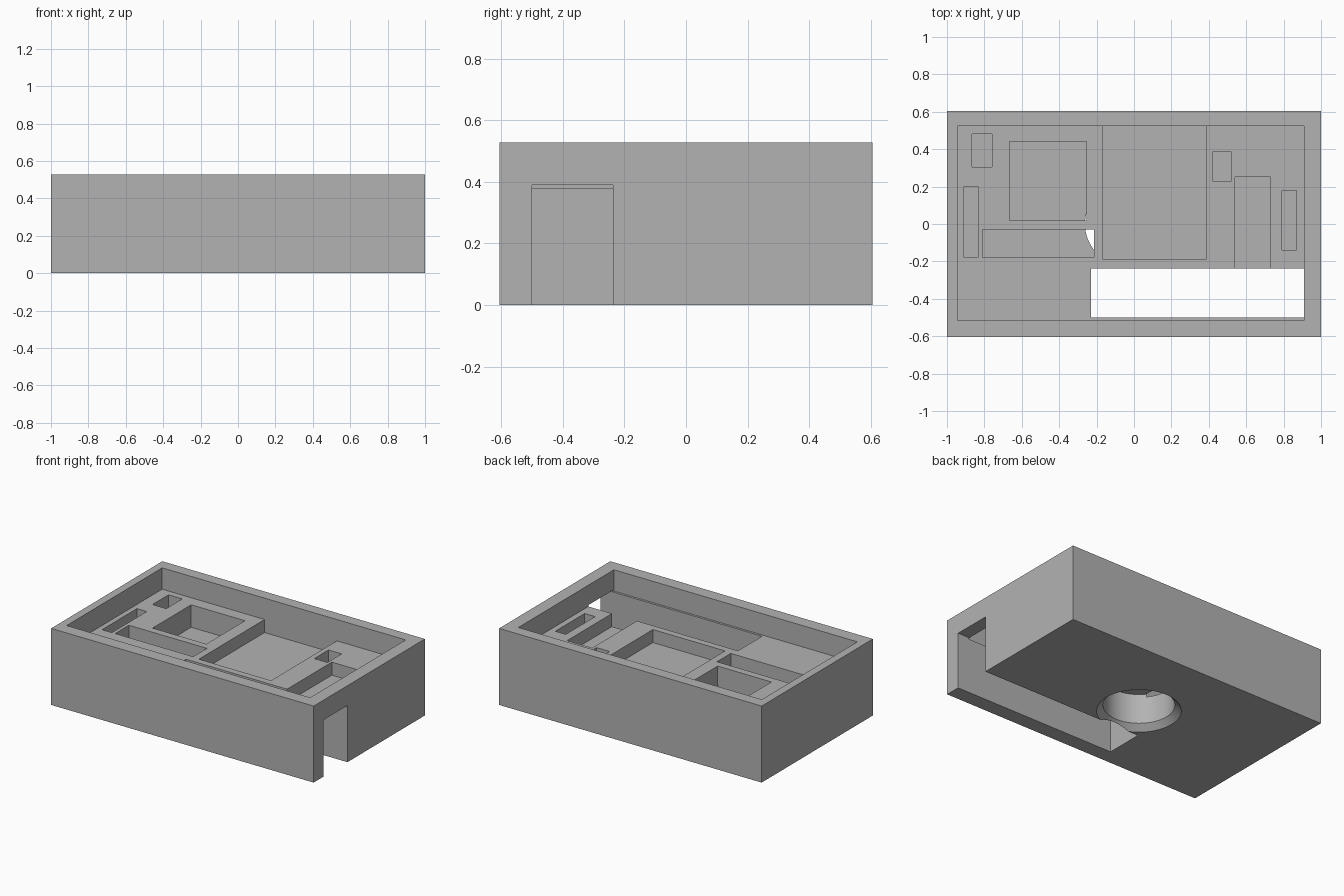
import bpy
import bmesh
from mathutils import Matrix, Vector

cube = bpy.data.objects.get("Cube")
if cube:
    bpy.data.objects.remove(cube, do_unlink=True)

HALF_Y, HEIGHT = 0.605, 0.527
FLOOR = 0.38      # tray floor
SHALLOW = 0.29    # wide pocket and side channel floors
DEEP = 0.225      # deep pocket floors
ABOVE = 0.6       # cutters reach past the rim

grey = bpy.data.materials.new("matte_grey")
grey.use_nodes = True
colour = (0.45, 0.45, 0.45, 1)
grey.diffuse_color = colour
grey.node_tree.nodes["Principled BSDF"].inputs["Base Color"].default_value = colour


def make_object(name, bm):
    mesh = bpy.data.meshes.new(name)
    bm.to_mesh(mesh)
    bm.free()
    mesh.materials.append(grey)
    obj = bpy.data.objects.new(name, mesh)
    bpy.context.collection.objects.link(obj)
    return obj


def box(name, x, y, z):
    low, high = Vector((x[0], y[0], z[0])), Vector((x[1], y[1], z[1]))
    bm = bmesh.new()
    matrix = Matrix.Translation((low + high) / 2) @ Matrix.Diagonal((high - low).to_4d())
    bmesh.ops.create_cube(bm, size=1, matrix=matrix)
    return make_object(name, bm)


def round_cutter(name, centre, r_low, r_high, z_low, z_high):
    bm = bmesh.new()
    matrix = Matrix.Translation((centre[0], centre[1], (z_low + z_high) / 2))
    bmesh.ops.create_cone(bm, cap_ends=True, segments=64, radius1=r_low,
                          radius2=r_high, depth=z_high - z_low, matrix=matrix)
    return make_object(name, bm)


case = box("case_body", (-1, 1), (-HALF_Y, HALF_Y), (0, HEIGHT))

# Main tray and the pockets sunk into its floor
recesses = {
    "tray": ((-0.945, 0.91), (-0.515, 0.525), FLOOR),
    "wide_pocket": ((-0.165, 0.385), (-0.19, 0.525), SHALLOW),
    "square_pocket": ((-0.665, -0.255), (0.02, 0.44), DEEP),
    "long_pocket": ((-0.81, -0.215), (-0.18, -0.03), DEEP),
    "left_slit": ((-0.91, -0.835), (-0.18, 0.2), DEEP),
    "left_socket": ((-0.865, -0.76), (0.305, 0.48), DEEP),
    "right_socket": ((0.42, 0.52), (0.23, 0.385), DEEP),
    "right_slit": ((0.79, 0.87), (-0.14, 0.18), DEEP),
    "side_channel": ((0.54, 0.73), (-0.3, 0.25), SHALLOW),
}
cutters = [box(n, x, y, (z, ABOVE)) for n, (x, y, z) in recesses.items()]

# Slot through the floor, open at the side wall
cutters.append(box("side_slot", (-0.23, 1.1), (-0.5, -0.237), (-0.1, 0.39)))

# Round blind hole underneath with a bevelled mouth
hole = (-0.04, 0)
cutters.append(round_cutter("round_hole", hole, 0.222, 0.222, -0.1, 0.245))
cutters.append(round_cutter("hole_bevel", hole, 0.282, 0.222, -0.02, 0.04))

# Cut everything out of the body
for cutter in cutters:
    cutter.hide_render = True
    mod = case.modifiers.new(cutter.name, 'BOOLEAN')
    mod.operation = 'DIFFERENCE'
    mod.solver = 'EXACT'
    mod.object = cutter
bpy.context.view_layer.update()
evaluated = case.evaluated_get(bpy.context.evaluated_depsgraph_get())
result = bpy.data.meshes.new_from_object(evaluated)
case.modifiers.clear()
case.data = result
for cutter in cutters:
    bpy.data.objects.remove(cutter, do_unlink=True)

result.materials.clear()
result.materials.append(grey)
for poly in result.polygons:
    poly.material_index = 0

# Smooth hole wall, crisp edges elsewhere
bpy.ops.object.select_all(action='DESELECT')
case.select_set(True)
bpy.context.view_layer.objects.active = case
bpy.ops.object.shade_smooth_by_angle(angle=0.5)
